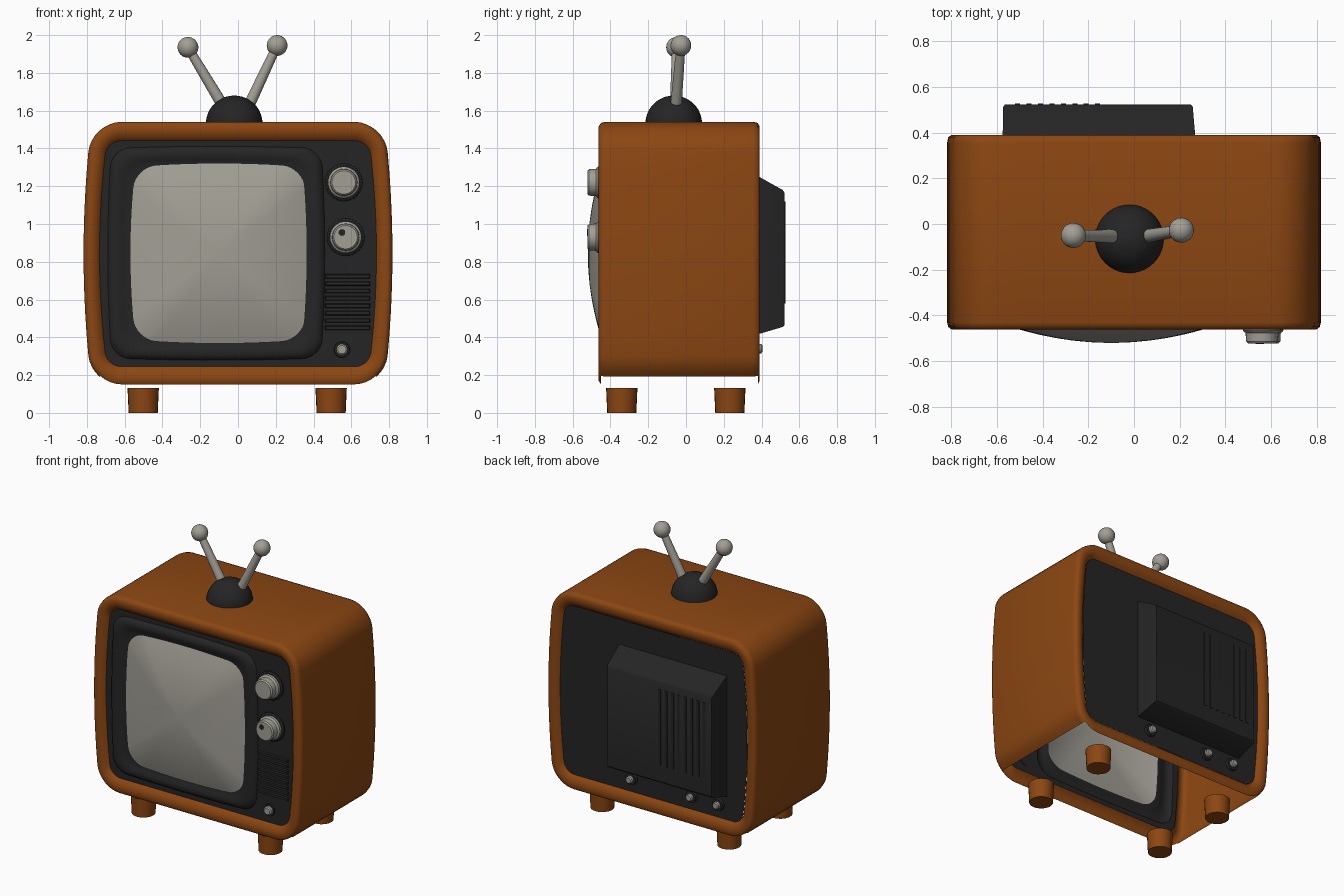
import bpy, math
from mathutils import Vector

if "Cube" in bpy.data.objects:
    bpy.data.objects.remove(bpy.data.objects["Cube"])


def material(name, rgb):
    m = bpy.data.materials.new(name)
    m.diffuse_color = (*rgb, 1)
    m.use_nodes = True
    m.node_tree.nodes["Principled BSDF"].inputs["Base Color"].default_value = m.diffuse_color
    return m


ORANGE = material("burnt_orange", (0.26, 0.062, 0.006))
DARK = material("charcoal", (0.018, 0.018, 0.018))
GREY = material("warm_grey", (0.36, 0.345, 0.30))


def loft(name, rings, mat, start=False, end=False, angle=35, keep=None):
    """Skin a row of equal-length point rings; rings run towards the viewer in front."""
    n = len(rings[0])
    verts = [p for r in rings for p in r]
    faces = []
    for k in range(len(rings) - 1):
        for i in range(n):
            j = (i + 1) % n
            f = (k * n + i, k * n + j, (k + 1) * n + j, (k + 1) * n + i)
            if keep is None or keep(k, sum((Vector(verts[v]) for v in f), Vector()) / 4):
                faces.append(f)
    if start:
        faces.append(tuple(reversed(range(n))))
    if end:
        faces.append(tuple(range((len(rings) - 1) * n, len(rings) * n)))
    me = bpy.data.meshes.new(name)
    me.from_pydata(verts, [], faces)
    me.materials.append(mat)
    ob = bpy.data.objects.new(name, me)
    bpy.context.collection.objects.link(ob)
    bpy.ops.object.select_all(action='DESELECT')
    ob.select_set(True)
    bpy.context.view_layer.objects.active = ob
    bpy.ops.object.shade_smooth_by_angle(angle=math.radians(angle))
    return ob


def pillow(cx, cz, w, h, r, y, bx=0.0, bz=0.0, arc=8, side=10):
    """Rounded rectangle with bulging sides, counter-clockwise from the front."""
    pts = []
    for q in range(4):
        sx, sz = ((1, 1), (-1, 1), (-1, -1), (1, -1))[q]
        for i in range(arc + 1):
            a = math.pi / 2 * (q + i / arc)
            pts.append((sx * (w - r) + r * math.cos(a), sz * (h - r) + r * math.sin(a)))
        x, z = pts[-1]
        tx, tz = ((-(w - r), h), (-w, -(h - r)), (w - r, -h), (w, h - r))[q]
        for i in range(1, side):
            pts.append((x + (tx - x) * i / side, z + (tz - z) * i / side))
    return [(cx + x * (1 + bx * (1 - (z / h) ** 2)), y,
             cz + z * (1 + bz * (1 - (x / w) ** 2))) for x, z in pts]


def rect(x0, x1, z0, z1, y):
    return [(x0, y, z0), (x1, y, z0), (x1, y, z1), (x0, y, z1)]


def lathe(name, base, axis, profile, mat, n=32, angle=35):
    """Turn (radius, height) pairs round an axis starting at base."""
    rot = Vector((0, -1, 0)).rotation_difference(Vector(axis).normalized())
    rings = [[Vector(base) + rot @ Vector((r * math.cos(2 * math.pi * i / n), -h,
                                           r * math.sin(2 * math.pi * i / n)))
              for i in range(n)] for r, h in profile]
    return loft(name, rings, mat, True, True, angle)


def ball(r, lo=-89, hi=89, steps=14):
    return [(r * math.cos(math.radians(lo + (hi - lo) * i / steps)),
             r * math.sin(math.radians(lo + (hi - lo) * i / steps))) for i in range(steps + 1)]


# Cabinet shell: rolled rims front and back, open underneath
def shell_ring(inset, y):
    return pillow(0, 0.843, 0.775 - inset * 0.8, 0.698 - inset, 0.16 - inset * 0.85, y, 0.055)


SHELL = [(0.10, 0.36), (0.085, 0.375), (0.06, 0.387), (0.025, 0.39), (0.006, 0.38), (0, 0.355),
         (0, -0.43), (0.006, -0.45), (0.025, -0.462), (0.06, -0.458), (0.085, -0.446), (0.10, -0.43)]
loft("cabinet", [shell_ring(*s) for s in SHELL], ORANGE, angle=50,
     keep=lambda k, c: not (4 <= k <= 6 and c.z < 0.195))

# Front panel with the raised frame round the screen
SX, SZ = -0.10, 0.845
front = [shell_ring(0.10, -0.43)]
for w, h, r, y in ((0.555, 0.555, 0.10, -0.43), (0.545, 0.545, 0.10, -0.445),
                   (0.525, 0.53, 0.10, -0.455), (0.50, 0.505, 0.10, -0.455),
                   (0.48, 0.485, 0.10, -0.447), (0.455, 0.47, 0.10, -0.44)):
    front.append(pillow(SX - 0.015, SZ, w, h, r, y, 0.035, 0.02))
edge = pillow(SX, SZ, 0.443, 0.457, 0.11, -0.44, 0.06, 0.04)
loft("front_panel", front + [edge], DARK)

# Domed screen
dome = []
for s in (1, 0.95, 0.88, 0.78, 0.66, 0.52, 0.36, 0.2, 0.05):
    dome.append([(SX + (x - SX) * s, -0.44 - 0.08 * (1 - s * s), SZ + (z - SZ) * s)
                 for x, y, z in edge])
loft("screen", dome, GREY, end=True, angle=60)

# Control knobs on dark bases
for i, (x, z) in enumerate(((0.56, 1.22), (0.57, 0.93))):
    lathe(f"knob_base_{i}", (x, -0.425, z), (0, -1, 0), [(0.10, 0), (0.10, 0.015), (0.09, 0.022)], DARK)
    lathe(f"knob_{i}", (x, -0.43, z), (0, -1, 0),
          [(0.084, 0), (0.084, 0.035), (0.078, 0.043), (0.072, 0.046),
           (0.070, 0.083), (0.062, 0.092)], GREY)
lathe("knob_mark", (0.55, -0.515, 0.955), (0, -1, 0), [(0.018, 0), (0.018, 0.009)], DARK, 12)
lathe("power_button_base", (0.55, -0.425, 0.335), (0, -1, 0), [(0.045, 0), (0.04, 0.012)], DARK, 20)
lathe("power_button", (0.55, -0.43, 0.335), (0, -1, 0), [(0.03, 0), (0.03, 0.025), (0.022, 0.032)], GREY, 20)

# Speaker slats
for i in range(8):
    z = 0.45 + i * 0.039
    loft(f"speaker_slat_{i}", [rect(0.46, 0.70, z - 0.013, z + 0.013, -0.425),
                               rect(0.465, 0.695, z - 0.008, z + 0.008, -0.442)], DARK, False, True)

# Back panel, tube housing with vent ribs, and rear knobs
back = shell_ring(0.10, 0.362)
loft("back_panel", [[(x * 0.5, y, 0.843 + (z - 0.843) * 0.5) for x, y, z in back], back], DARK, True)
loft("tube_housing", [rect(-0.565, 0.25, 0.465, 1.165, 0.522), rect(-0.572, 0.257, 0.455, 1.18, 0.512),
                      rect(-0.575, 0.27, 0.41, 1.265, 0.36)], DARK, True)
for i in range(8):
    x = -0.52 + i * 0.05
    loft(f"vent_rib_{i}", [rect(x, x + 0.022, 0.58, 1.12, 0.526),
                           rect(x, x + 0.022, 0.58, 1.12, 0.515)], DARK, True)
for i, x in enumerate((0.17, -0.30, -0.51)):
    lathe(f"rear_knob_base_{i}", (x, 0.36, 0.34), (0, 1, 0), [(0.045, 0), (0.04, 0.02)], DARK, 20)
    lathe(f"rear_knob_{i}", (x, 0.37, 0.34), (0, 1, 0), [(0.025, 0), (0.025, 0.028), (0.018, 0.034)], GREY, 20)

# Aerial: dome, two rods and tip balls
lathe("aerial_dome", (-0.02, -0.065, 1.53), (0, 0, 1), ball(0.15, 0, 89, 12), DARK, 40, 60)
for side, foot, tip in (("left", (-0.07, -0.055, 1.61), (-0.265, -0.05, 1.935)),
                        ("right", (0.045, -0.055, 1.60), (0.207, -0.027, 1.945))):
    d = Vector(tip) - Vector(foot)
    lathe(f"aerial_rod_{side}", foot, d, [(0.031, 0), (0.024, d.length)], GREY, 20)
    lathe(f"aerial_ball_{side}", tip, d, ball(0.055), GREY, 24, 60)

# Legs
for x in (-0.502, 0.493):
    for y in (-0.34, 0.232):
        lathe("leg", (x, y, 0), (0, 0, 1), [(0.077, 0), (0.083, 0.132)], ORANGE, 24)
